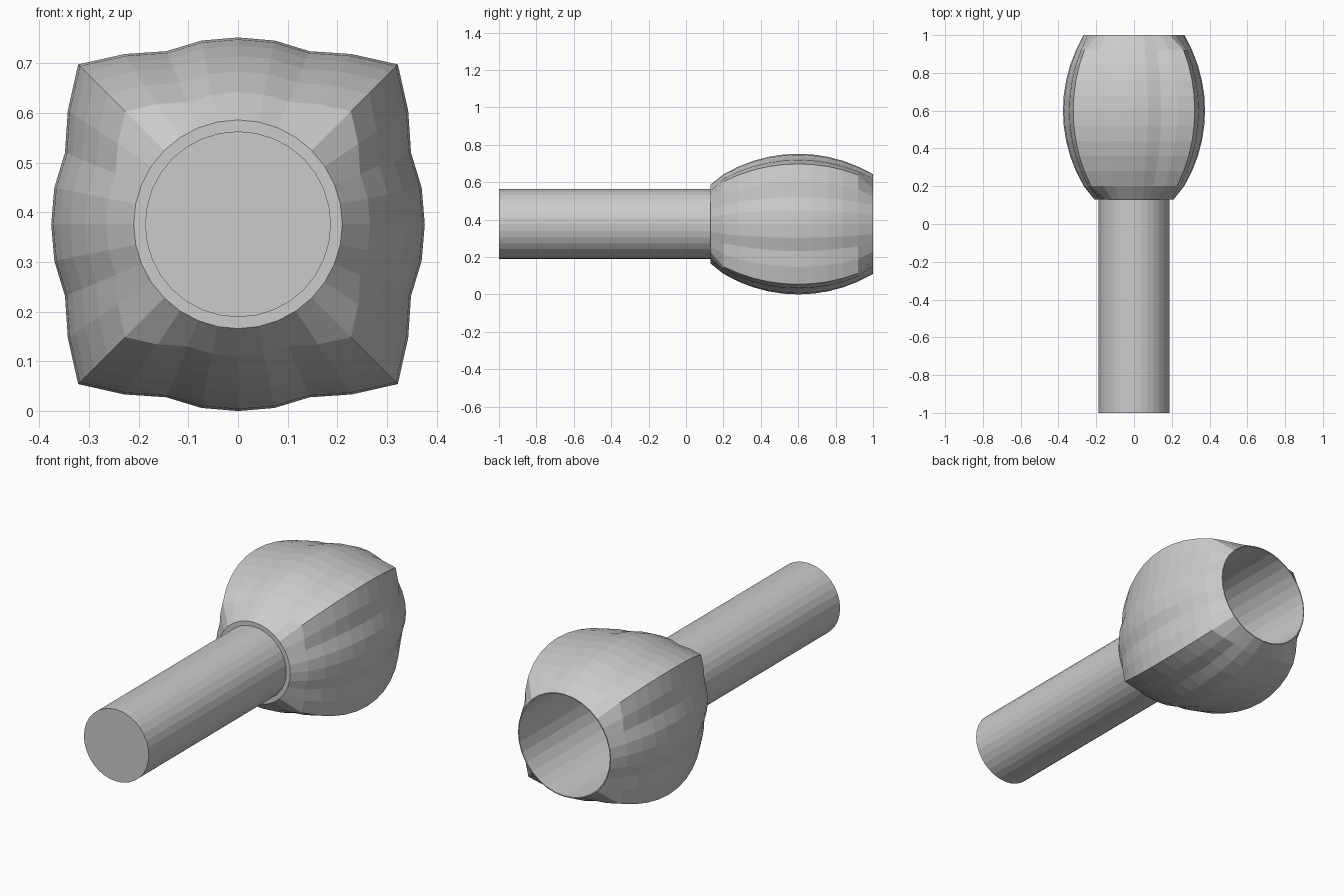
import bpy, bmesh, math

if "Cube" in bpy.data.objects:
    bpy.data.objects.remove(bpy.data.objects["Cube"])

CZ = 0.376      # axis height
N = 32          # sides around the axis

# one eighth of the bulged-square section: radius at 0, 11.25, 22.5, 33.75, 45 degrees
RADII = [0.376, 0.377, 0.377, 0.412, 0.455]


def circle(r, y):
    return [(r * math.cos(i * math.tau / N), y, CZ + r * math.sin(i * math.tau / N)) for i in range(N)]


def bulged(y):
    # barrel curve along the axis scales the section
    s = (0.376 - (0.78 - math.sqrt(0.78 ** 2 - (y - 0.6) ** 2))) / 0.376
    pts = []
    for i in range(N):
        k = i % 8
        r = RADII[min(k, 8 - k)] * s
        a = i * math.tau / N
        pts.append((r * math.cos(a), y, CZ + r * math.sin(a)))
    return pts


def loft(name, rings, cap_start=True, cap_end=True):
    bm = bmesh.new()
    loops = [[bm.verts.new(p) for p in ring] for ring in rings]
    for a, b in zip(loops, loops[1:]):
        for i in range(N):
            j = (i + 1) % N
            bm.faces.new((a[i], a[j], b[j], b[i]))
    if cap_start:
        bm.faces.new(loops[0])
    if cap_end:
        bm.faces.new(loops[-1])
    bmesh.ops.recalc_face_normals(bm, faces=bm.faces)
    me = bpy.data.meshes.new(name)
    bm.to_mesh(me)
    bm.free()
    ob = bpy.data.objects.new(name, me)
    bpy.context.collection.objects.link(ob)
    return ob


# round rod
loft("rod", [circle(0.187, -1.0), circle(0.187, 0.13)])

# barrel-shaped square head, round at both ends, with a blind bore at the back
ys = [0.2, 0.28, 0.36, 0.44, 0.52, 0.6, 0.68, 0.76, 0.84, 0.92]
loft("socket_head",
     [circle(0.21, 0.13)] + [bulged(y) for y in ys]
     + [circle(0.267, 1.0), circle(0.262, 1.0), circle(0.262, 0.3)])
